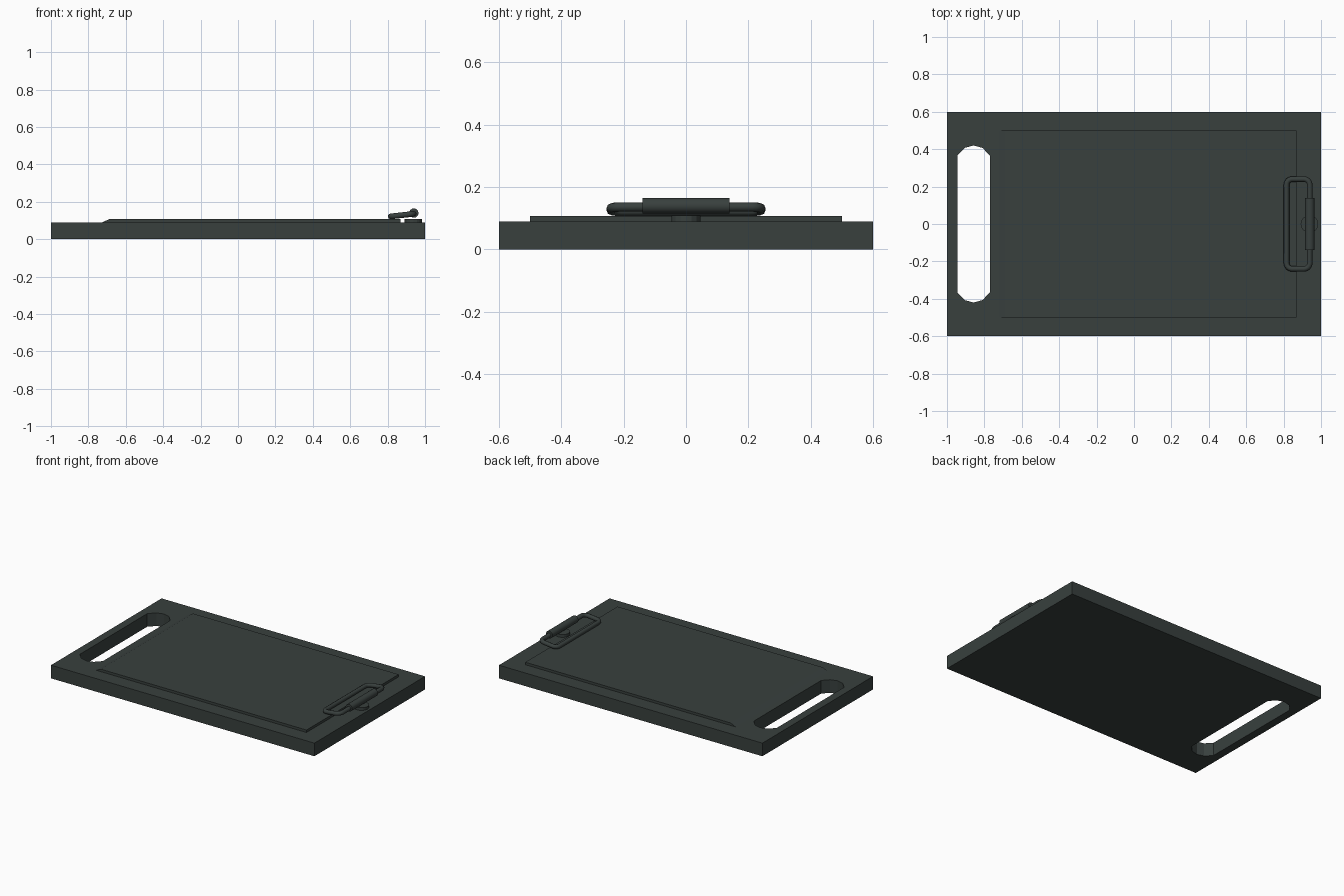
import bpy, bmesh, math
from mathutils import Matrix

if "Cube" in bpy.data.objects:
    bpy.data.objects.remove(bpy.data.objects["Cube"])

mat = bpy.data.materials.new("dark_slate")
mat.diffuse_color = (0.04, 0.051, 0.048, 1)
mat.use_nodes = True
mat.node_tree.nodes["Principled BSDF"].inputs["Base Color"].default_value = mat.diffuse_color


def add_object(name, data):
    ob = bpy.data.objects.new(name, data)
    bpy.context.collection.objects.link(ob)
    data.materials.append(mat)
    return ob


def prism(name, outline, depth, to_xyz):
    """Extrude a 2D outline; to_xyz maps (u, v, w) into space."""
    bm = bmesh.new()
    rings = [[bm.verts.new(to_xyz(u, v, w)) for u, v in outline] for w in depth]
    n = len(outline)
    bm.faces.new(rings[0][::-1])
    bm.faces.new(rings[1])
    for i in range(n):
        j = (i + 1) % n
        bm.faces.new((rings[0][i], rings[0][j], rings[1][j], rings[1][i]))
    bmesh.ops.recalc_face_normals(bm, faces=bm.faces)
    me = bpy.data.meshes.new(name)
    bm.to_mesh(me)
    bm.free()
    return add_object(name, me)


def upright(u, v, w):
    return (u, v, w)


def sideways(u, v, w):
    return (u, w, v)


def cylinder(name, radius, length, segments, matrix):
    bm = bmesh.new()
    bmesh.ops.create_cone(bm, cap_ends=True, segments=segments, radius1=radius,
                          radius2=radius, depth=length, matrix=matrix)
    me = bpy.data.meshes.new(name)
    bm.to_mesh(me)
    bm.free()
    return add_object(name, me)


# Board with a faceted handle slot
board = prism("board", [(-1, -.6), (1, -.6), (1, .6), (-1, .6)], (0, .09), upright)
end = [(-.77, .365), (-.81, .407), (-.8575, .42), (-.905, .407), (-.945, .365)]
slot = prism("slot_cutter", end + [(x, -y) for x, y in reversed(end)], (-.1, .2), upright)
slot.hide_render = True
slot.hide_viewport = True
cut = board.modifiers.new("slot", 'BOOLEAN')
cut.operation = 'DIFFERENCE'
cut.solver = 'EXACT'
cut.object = slot

# Raised panel, ramped at the handle end
prism("raised_panel", [(-.73, .088), (.87, .088), (.87, .107), (-.69, .107)],
      (-.5, .5), sideways)

# Round clip foot
cylinder("clip_foot", .047, .022, 16, Matrix.Translation((.938, 0, .098)))

# Tilted wire loop of the clip
cu = bpy.data.curves.new("clip_wire", 'CURVE')
cu.dimensions = '3D'
cu.bevel_depth = .015
cu.bevel_resolution = 2
hx, hy, r = .0625, .24, .03
path = []
for k, (sx, sy) in enumerate([(1, 1), (-1, 1), (-1, -1), (1, -1)]):
    for s in range(5):
        a = math.radians(90 * k + 22.5 * s)
        path.append((sx * (hx - r) + r * math.cos(a), sy * (hy - r) + r * math.sin(a)))
sp = cu.splines.new('POLY')
sp.points.add(len(path) - 1)
for p, (x, y) in zip(sp.points, path):
    p.co = (x, y, 0, 1)
sp.use_cyclic_u = True
wire = add_object("clip_wire", cu)
wire.location = (.8775, 0, .129)
wire.rotation_euler = (0, -.11, 0)

# Hinge barrel wrapped around the wire
barrel = cylinder("clip_barrel", .025, .28, 16,
                  Matrix.Translation((.94, 0, .14)) @ Matrix.Rotation(math.pi / 2, 4, 'X'))
bpy.context.view_layer.objects.active = barrel
barrel.select_set(True)
bpy.ops.object.shade_smooth_by_angle()
